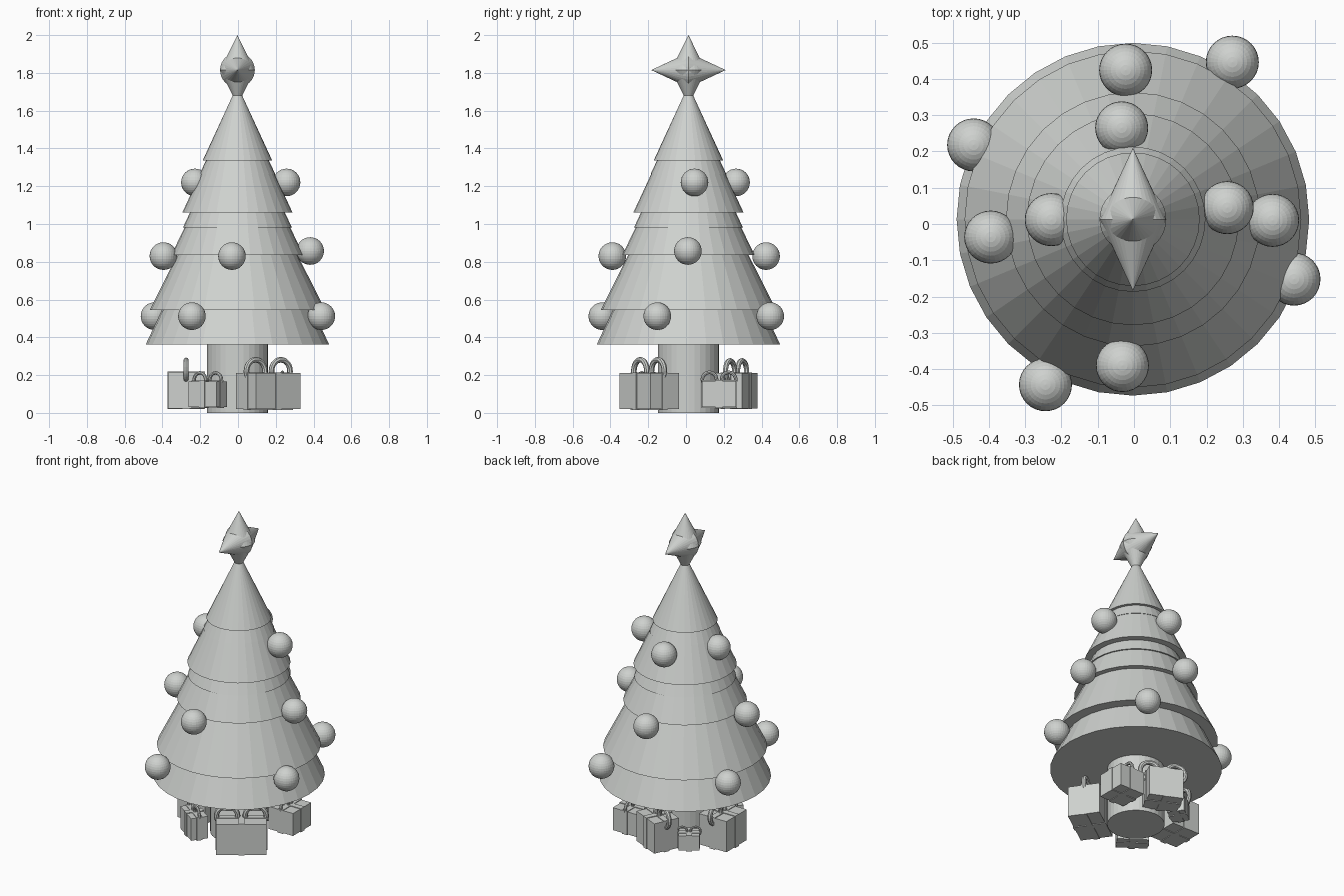
import bpy, math
from mathutils import Matrix, Vector

if "Cube" in bpy.data.objects:
    bpy.data.objects.remove(bpy.data.objects["Cube"])

grey = bpy.data.materials.new("pale_grey")
grey.diffuse_color = (0.62, 0.64, 0.62, 1)
grey.use_nodes = True
grey.node_tree.nodes["Principled BSDF"].inputs["Base Color"].default_value = grey.diffuse_color

AX, AY = -0.003, 0.013  # tree axis


def finish(name):
    ob = bpy.context.object
    ob.name = name
    ob.data.materials.clear()
    ob.data.materials.append(grey)
    return ob


def cone(name, r, h, base, rot=(0, 0, 0), sides=32):
    # cone whose base centre sits at "base", pointing along its rotated z
    bpy.ops.mesh.primitive_cone_add(vertices=sides, radius1=r, radius2=0, depth=h)
    ob = finish(name)
    ob.data.transform(Matrix.Translation((0, 0, h / 2)))
    ob.location, ob.rotation_euler = base, rot
    return ob


def box(name, size, loc, rot):
    bpy.ops.mesh.primitive_cube_add(size=1, location=loc, rotation=(0, 0, rot))
    ob = finish(name)
    ob.scale = size
    return ob


# Trunk
bpy.ops.mesh.primitive_cylinder_add(vertices=32, radius=0.162, depth=0.4,
                                    location=(AX, AY, 0.2))
finish("trunk")

# Foliage tiers: base height, base radius, apex height
tiers = [(0.361, 0.486, 1.40), (0.546, 0.464, 1.47), (0.836, 0.35, 1.56),
         (0.982, 0.288, 1.60), (1.06, 0.292, 1.69), (1.265, 0.2, 1.69),
         (1.336, 0.184, 1.735)]
for i, (z, r, top) in enumerate(tiers):
    cone(f"foliage_tier_{i + 1}", r, top - z, (AX, AY, z))

# Four-pointed star
SZ = 1.815
for name, h, rot in [("star_up", 0.185, (0, 0, 0)),
                     ("star_down", 0.185, (math.pi, 0, 0)),
                     ("star_front", 0.197, (math.pi / 2, 0, 0)),
                     ("star_back", 0.197, (-math.pi / 2, 0, 0))]:
    cone(name, 0.092, h, (AX, AY, SZ), rot)

# Baubles in three rows
baubles = [(-0.244, -0.443, 0.512), (0.441, -0.152, 0.512), (0.271, 0.446, 0.512),
           (-0.442, 0.218, 0.512),
           (-0.032, -0.39, 0.83), (0.382, 0.01, 0.857), (-0.023, 0.424, 0.83),
           (-0.395, -0.036, 0.83),
           (0.257, 0.045, 1.22), (-0.034, 0.265, 1.22), (-0.228, 0.012, 1.22)]
for i, p in enumerate(baubles):
    bpy.ops.mesh.primitive_uv_sphere_add(segments=32, ring_count=16,
                                         radius=0.073, location=p)
    finish(f"bauble_{i + 1}")


def gift(name, x, y, w, d, z0, z1, deg, bow, bow_deg=0):
    # wrapped box, crossed ribbon and two upright bow loops
    a, h, zc = math.radians(deg), z1 - z0, (z0 + z1) / 2
    t = 0.008
    box(name + "_box", (w, d, h), (x, y, zc), a)
    box(name + "_ribbon_long", (w + t, 0.035, h + t), (x, y, zc), a)
    box(name + "_ribbon_short", (0.035, d + t, h + t), (x, y, zc), a)
    b = a + math.radians(bow_deg)
    for s in (-1, 1):
        off = Vector((math.cos(b), math.sin(b), 0)) * s * bow * 1.08
        bpy.ops.mesh.primitive_torus_add(
            major_segments=24, minor_segments=8,
            major_radius=bow * 0.8, minor_radius=bow * 0.2,
            location=Vector((x, y, z1 + bow * 0.15)) + off,
            rotation=(math.pi / 2, 0, b))
        finish(f"{name}_bow_{'left' if s < 0 else 'right'}")


# Gifts around the trunk
gift("gift_front_right", 0.16, -0.195, 0.285, 0.185, 0.02, 0.21, 35, 0.075)
gift("gift_left", -0.275, 0.03, 0.19, 0.2, 0.024, 0.215, 0, 0.068, 90)
gift("gift_front_left", -0.16, -0.205, 0.18, 0.1, 0.03, 0.167, -35, 0.047)
gift("gift_back", 0.01, 0.265, 0.2, 0.16, 0.024, 0.21, -25, 0.07)
gift("gift_right", 0.235, 0.175, 0.17, 0.18, 0.03, 0.17, 0, 0.047, 90)
gift("gift_back_left", -0.16, 0.2, 0.12, 0.1, 0.03, 0.12, 35, 0.035)
